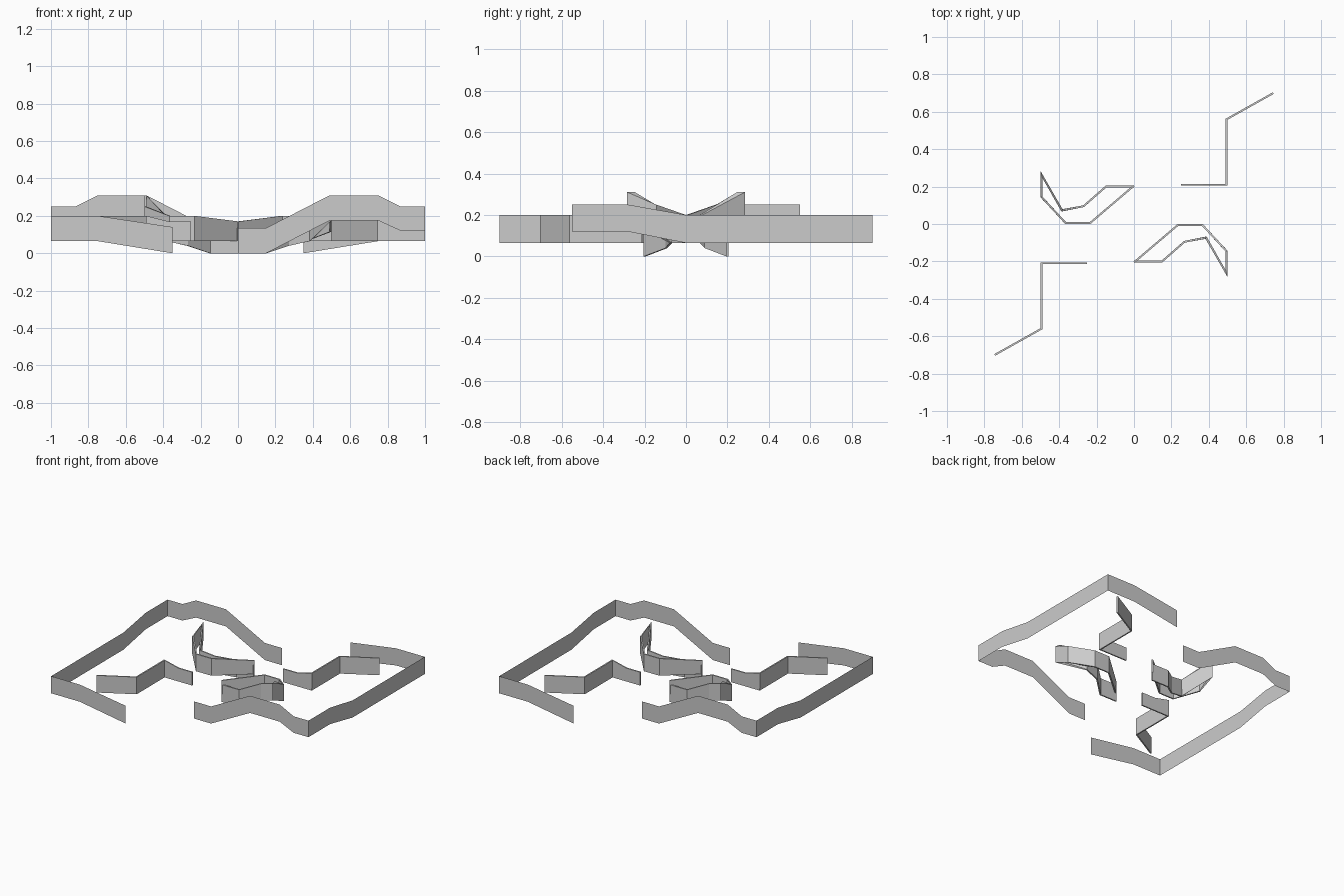
import bpy

cube = bpy.data.objects.get("Cube")
if cube:
    bpy.data.objects.remove(cube, do_unlink=True)

grey = bpy.data.materials.new("light_grey")
grey.use_nodes = True
grey.diffuse_color = (0.6, 0.6, 0.6, 1)
grey.node_tree.nodes["Principled BSDF"].inputs["Base Color"].default_value = (0.6, 0.6, 0.6, 1)


def wall(name, path, turn=1, thickness=0.0):
    """Vertical ribbon through (x, y, bottom, top) stations; turn=-1 spins it half a turn."""
    verts = []
    for x, y, low, high in path:
        verts += [(turn * x, turn * y, low), (turn * x, turn * y, high)]
    faces = [(2 * i, 2 * i + 2, 2 * i + 3, 2 * i + 1) for i in range(len(path) - 1)]
    mesh = bpy.data.meshes.new(name)
    mesh.from_pydata(verts, [], faces)
    mesh.materials.append(grey)
    obj = bpy.data.objects.new(name, mesh)
    bpy.context.collection.objects.link(obj)
    if thickness:
        mod = obj.modifiers.new("thickness", 'SOLIDIFY')
        mod.thickness = thickness
        mod.offset = 0
        mod.use_even_offset = True
    return obj


# Perimeter: stepped front run, long side run, short run on the far edge
outer = [(0, -0.55, 0, 0.135), (0.15, -0.55, 0, 0.135), (0.49, -0.55, 0.175, 0.31),
         (0.75, -0.55, 0.175, 0.31), (0.87, -0.55, 0.12, 0.25), (1, -0.55, 0.12, 0.25),
         (1, -0.28, 0.12, 0.25), (1, 0, 0.065, 0.2), (1, 0.9, 0.065, 0.2),
         (0.75, 0.9, 0.065, 0.2), (0.35, 0.9, 0, 0.14)]

# Zigzag divider
zigzag = [(0.25, 0.21, 0.065, 0.17), (0.37, 0.21, 0.065, 0.17), (0.495, 0.21, 0.065, 0.2),
          (0.495, 0.56, 0.065, 0.2), (0.745, 0.7, 0.065, 0.2)]

# Central island: a ribbon that dips, climbs to a peak and returns
island = [(0, -0.2, 0, 0.135), (0.15, -0.2, 0, 0.135), (0.27, -0.095, 0.04, 0.175),
          (0.385, -0.073, 0.065, 0.2), (0.495, -0.265, 0.175, 0.31),
          (0.495, -0.145, 0.115, 0.25), (0.365, -0.005, 0.065, 0.2),
          (0.235, -0.005, 0.065, 0.2), (0, -0.205, 0.065, 0.17)]

for side, turn in (("left", 1), ("right", -1)):
    wall(side + "_outer_wall", outer, turn)
    wall(side + "_zigzag_wall", zigzag, turn, 0.01)
    wall(side + "_island_wall", island, turn, 0.01)
